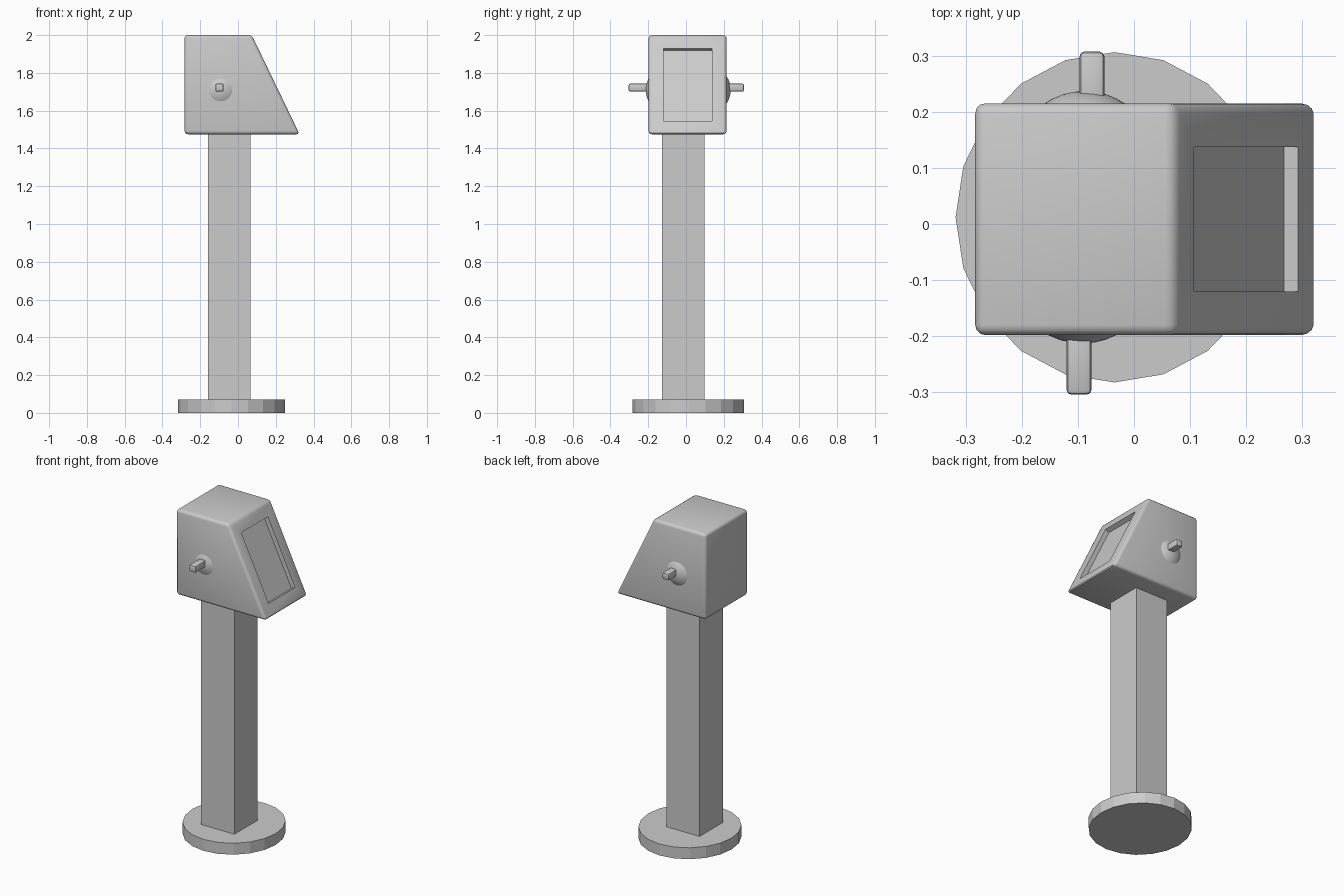
import bpy, bmesh, math
from mathutils import Matrix, Vector

cube = bpy.data.objects.get("Cube")
if cube:
    bpy.data.objects.remove(cube)

grey = bpy.data.materials.new("plain grey")
grey.use_nodes = True
grey.diffuse_color = (0.6, 0.6, 0.6, 1)
grey.node_tree.nodes["Principled BSDF"].inputs["Base Color"].default_value = (0.6, 0.6, 0.6, 1)


def finish(bm, name, smooth=None):
    bmesh.ops.recalc_face_normals(bm, faces=bm.faces)
    mesh = bpy.data.meshes.new(name)
    bm.to_mesh(mesh)
    bm.free()
    mesh.materials.append(grey)
    obj = bpy.data.objects.new(name, mesh)
    bpy.context.collection.objects.link(obj)
    if smooth:
        bpy.ops.object.select_all(action='DESELECT')
        obj.select_set(True)
        bpy.context.view_layer.objects.active = obj
        bpy.ops.object.shade_smooth_by_angle(angle=math.radians(smooth))
    return obj


def box(name, low, high, bevel=0):
    low, high = Vector(low), Vector(high)
    bm = bmesh.new()
    bmesh.ops.create_cube(bm, size=1, matrix=Matrix.Translation((low + high) / 2)
                          @ Matrix.Diagonal((*(high - low), 1)))
    if bevel:
        bmesh.ops.bevel(bm, geom=bm.edges[:], offset=bevel, segments=2,
                        profile=0.5, affect='EDGES')
    return finish(bm, name, 35 if bevel else None)


# Round foot
bm = bmesh.new()
bmesh.ops.create_cone(bm, cap_ends=True, segments=20, radius1=0.283, radius2=0.283,
                      depth=0.07, matrix=Matrix.Translation((-0.035, 0.012, 0.035))
                      @ Matrix.Diagonal((1, 1.04, 1, 1)))
finish(bm, "base_disc")

# Square post
box("post", (-0.16, -0.128, 0.06), (0.065, 0.097, 1.5))

# Wedge-shaped head with rounded edges
bm = bmesh.new()
profile = [(-0.283, 1.475), (0.326, 1.475), (0.073, 2.0), (-0.283, 2.0)]
face = bm.faces.new([bm.verts.new((x, -0.198, z)) for x, z in profile])
side = bmesh.ops.extrude_face_region(bm, geom=[face])
bmesh.ops.translate(bm, vec=(0, 0.413, 0),
                    verts=[v for v in side["geom"] if isinstance(v, bmesh.types.BMVert)])
bmesh.ops.recalc_face_normals(bm, faces=bm.faces)
bmesh.ops.bevel(bm, geom=bm.edges[:], offset=0.018, segments=3, profile=0.5, affect='EDGES')
bmesh.ops.recalc_face_normals(bm, faces=bm.faces)

# Recessed screen in the sloping face
slope = Vector((0.9, 0, 0.434)).normalized()
screen = max(bm.faces, key=lambda f: f.calc_area() * (f.normal.dot(slope) > 0.99))
bmesh.ops.inset_region(bm, faces=[screen], thickness=0.06, use_even_offset=True)
normal = screen.normal.copy()
floor = bmesh.ops.extrude_face_region(bm, geom=[screen])
bmesh.ops.translate(bm, vec=normal * -0.028,
                    verts=[v for v in floor["geom"] if isinstance(v, bmesh.types.BMVert)])
if screen.is_valid:
    bmesh.ops.delete(bm, geom=[screen], context='FACES_ONLY')
finish(bm, "head", 35)

# Domed pivot and short lever on each side
for name, y, radius, dome_x, lever_x, inner, outer in (
        ("front", -0.083, 0.13, -0.092, -0.098, -0.17, -0.304),
        ("back", 0.110, 0.127, -0.088, -0.075, 0.18, 0.307)):
    bm = bmesh.new()
    bmesh.ops.create_uvsphere(bm, u_segments=32, v_segments=20, radius=radius,
                              matrix=Matrix.Translation((dome_x, y, 1.71))
                              @ Matrix.Rotation(math.pi / 2, 4, 'X'))
    finish(bm, name + "_pivot_dome", 35)
    box(name + "_lever", (lever_x - 0.022, min(inner, outer), 1.701),
        (lever_x + 0.022, max(inner, outer), 1.743), 0.008)
